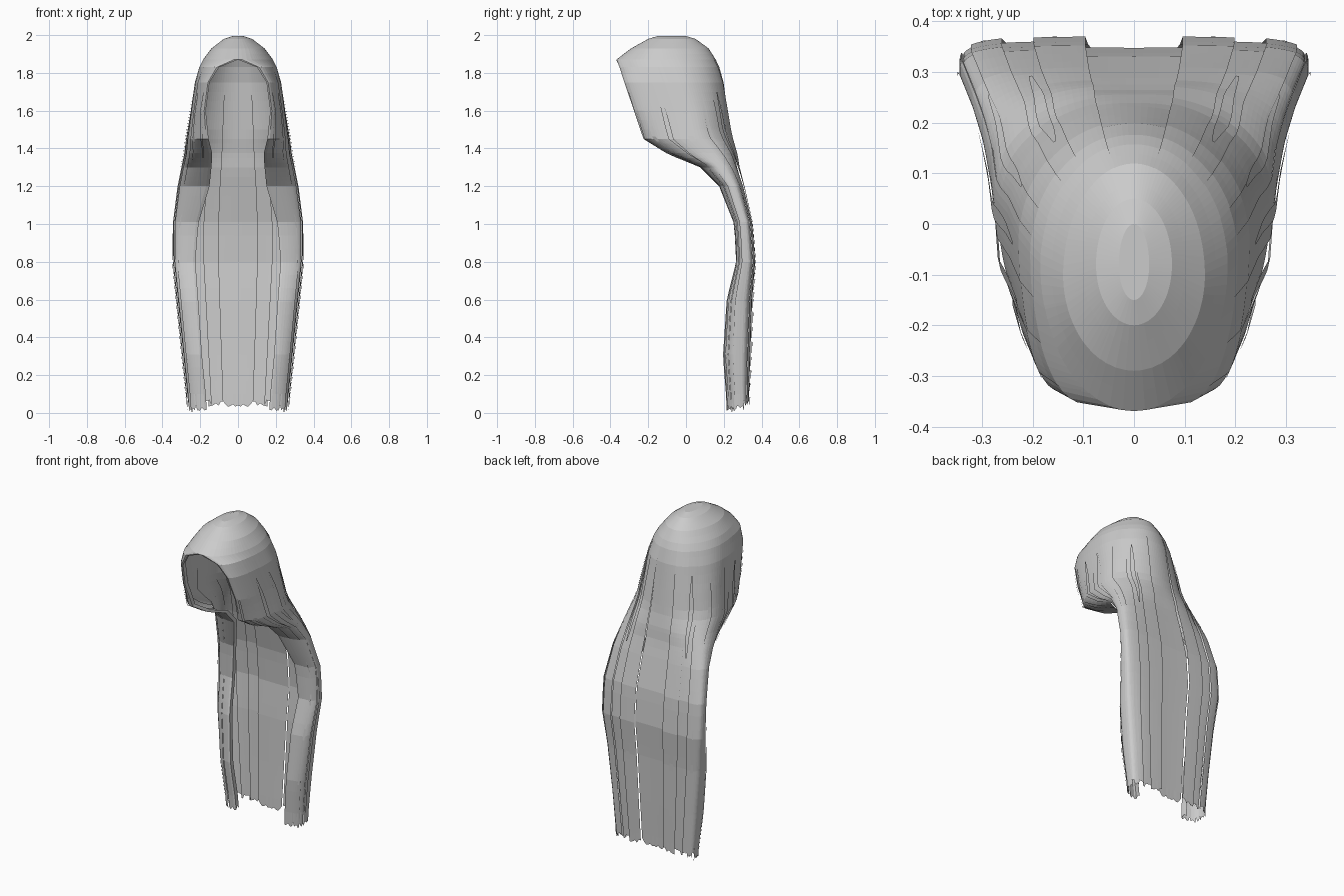
import bpy
import bmesh
import math
import random

random.seed(4)
cube = bpy.data.objects.get("Cube")
if cube:
    bpy.data.objects.remove(cube, do_unlink=True)

grey = bpy.data.materials.new("hair grey")
grey.use_nodes = True
grey.diffuse_color = (0.6, 0.6, 0.6, 1)
grey.node_tree.nodes["Principled BSDF"].inputs["Base Color"].default_value = grey.diffuse_color

# Level sections: height, half width, opening half width, y of widest point, front y, back y
SECTIONS = [
    (.05, .27, .165, .28, .21, .335),
    (.3, .295, .19, .27, .19, .345),
    (.6, .325, .21, .28, .21, .355),
    (.8, .345, .225, .31, .26, .37),
    (1, .345, .21, .3, .25, .355),
    (1.2, .32, .15, .24, .17, .31),
    (1.3, .3, .14, .18, .07, .285),
    (1.37, .285, .135, .12, -.1, .275),
    (1.45, .275, .155, .05, -.23, .255),
    (1.6, .25, .17, .02, -.28, .23),
    (1.75, .228, .15, -.03, -.33, .205),
    (1.83, .205, .1, -.06, -.355, .18),
    (1.87, .185, 0, -.08, -.37, .16),
    (1.93, .14, 0, -.1, -.29, .12),
    (1.98, .075, 0, -.08, -.2, .05),
    (1.995, .03, 0, -.08, -.15, 0),
]


def section(z):
    """Section values at a height, interpolated between the listed levels."""
    for low, high in zip(SECTIONS, SECTIONS[1:]):
        if z <= high[0]:
            f = max(0, (z - low[0]) / (high[0] - low[0]))
            return [a + (b - a) * f for a, b in zip(low, high)][1:]
    return list(SECTIONS[-1][1:])


def contour(u, z):
    """Point on the left half: 0 back centre, 1 widest, 2 opening edge, beyond 2 the inner lip."""
    w, xf, ym, yf, yb = section(z)
    if u <= 1:
        s = math.sin(u * math.pi / 2)
        n = 2 + 2 * min(1, max(0, (1.5 - z) / .5))
        return w * s, ym + (yb - ym) * (1 - s ** n) ** (1 / n)
    if u <= 2:
        a = (u - 1) * math.pi / 2
        return xf + (w - xf) * math.cos(a), ym + (yf - ym) * math.sin(a)
    lip = (u - 2) * min(1, xf / .1)
    return xf + .04 * lip, yf + .2 * lip


def levels():
    """Even levels below, closer ones where the hair curves under and over."""
    rows = [.1 + .07 * i for i in range(16)]
    rows += [1.2 + .025 * i for i in range(11)]
    rows += [1.5 + .05 * i for i in range(7)]
    rows += [s[0] for s in SECTIONS[-5:]] + [1.9, 1.96]
    return sorted(set(rows))


# Overlapping strands, each standing slightly proud of or behind its neighbours
EDGES = [0, .18, .36, .54, .72, .9, 1.15, 1.4, 1.65, 2]
STEPS = [-.022, 0, -.01, .003, -.005, 0, -.007, 0, -.005]
ROWS = levels()
bm = bmesh.new()
for k, step in enumerate(STEPS):
    start = EDGES[k]
    end = EDGES[k + 1] + (.03 if k < len(STEPS) - 1 else .2)
    columns = 6
    previous = None
    hem = [.03 + random.uniform(0, .04) - .028 * (.8 < start < 1.9)
           for c in range(columns + 1)]
    for r, z in enumerate([None] + ROWS):
        ring = []
        for c in range(columns + 1):
            height = hem[c] if z is None else z
            u = start + (end - start) * c / columns
            x, y = contour(u, height)
            # Steps fade out towards the crown
            fade = min(1, max(0, (1.95 - height) / .7))
            outward = math.cos(min(u, 2) * math.pi / 2)
            if u > 0:
                x += step * fade * math.sin(min(u, 2) * math.pi / 2)
            y += step * fade * outward
            ring.append(bm.verts.new((x, y, height)))
        if previous:
            for c in range(columns):
                bm.faces.new((previous[c + 1], previous[c], ring[c], ring[c + 1]))
        previous = ring
    # Crown seam, where every strand meets the parting
    seam = [bm.verts.new((0, v.co.y, 1.995)) for v in previous]
    for c in range(columns):
        bm.faces.new((previous[c + 1], previous[c], seam[c], seam[c + 1]))

bmesh.ops.remove_doubles(bm, verts=bm.verts, dist=.0005)
bmesh.ops.dissolve_degenerate(bm, edges=bm.edges, dist=.0005)
mesh = bpy.data.meshes.new("long_hair")
bm.to_mesh(mesh)
bm.free()
mesh.materials.append(grey)
hair = bpy.data.objects.new("long_hair", mesh)
bpy.context.collection.objects.link(hair)
mirror = hair.modifiers.new("Mirror", 'MIRROR')
mirror.use_clip = True


# Thin loose strands lying over the hood sides and the long locks
def strand(name, u, bottom, top, lift):
    bm = bmesh.new()
    last = None
    count = 14
    for i in range(count + 1):
        z = bottom + (top - bottom) * i / count
        width = .035 * math.sin(math.pi * (.08 + .84 * i / count))
        pair = []
        for side in (-1, 1):
            x, y = contour(u + side * width, z)
            a = u * math.pi / 2
            pair.append(bm.verts.new((x + lift * math.sin(a), y + lift * math.cos(a), z)))
        if last:
            bm.faces.new((last[1], last[0], pair[0], pair[1]))
        last = pair
    data = bpy.data.meshes.new(name)
    bm.to_mesh(data)
    bm.free()
    data.materials.append(grey)
    obj = bpy.data.objects.new(name, data)
    bpy.context.collection.objects.link(obj)
    obj.modifiers.new("Mirror", 'MIRROR')


for i, u in enumerate((.45, .75, 1.05, 1.3, 1.55, 1.8)):
    strand("hood_strand_%d" % (i + 1), u, 1.25 + .02 * i, 1.7, .005)
for i, u in enumerate((.3, .65, 1.1, 1.5)):
    strand("lock_strand_%d" % (i + 1), u, .08, .75 + .1 * i, .005)
